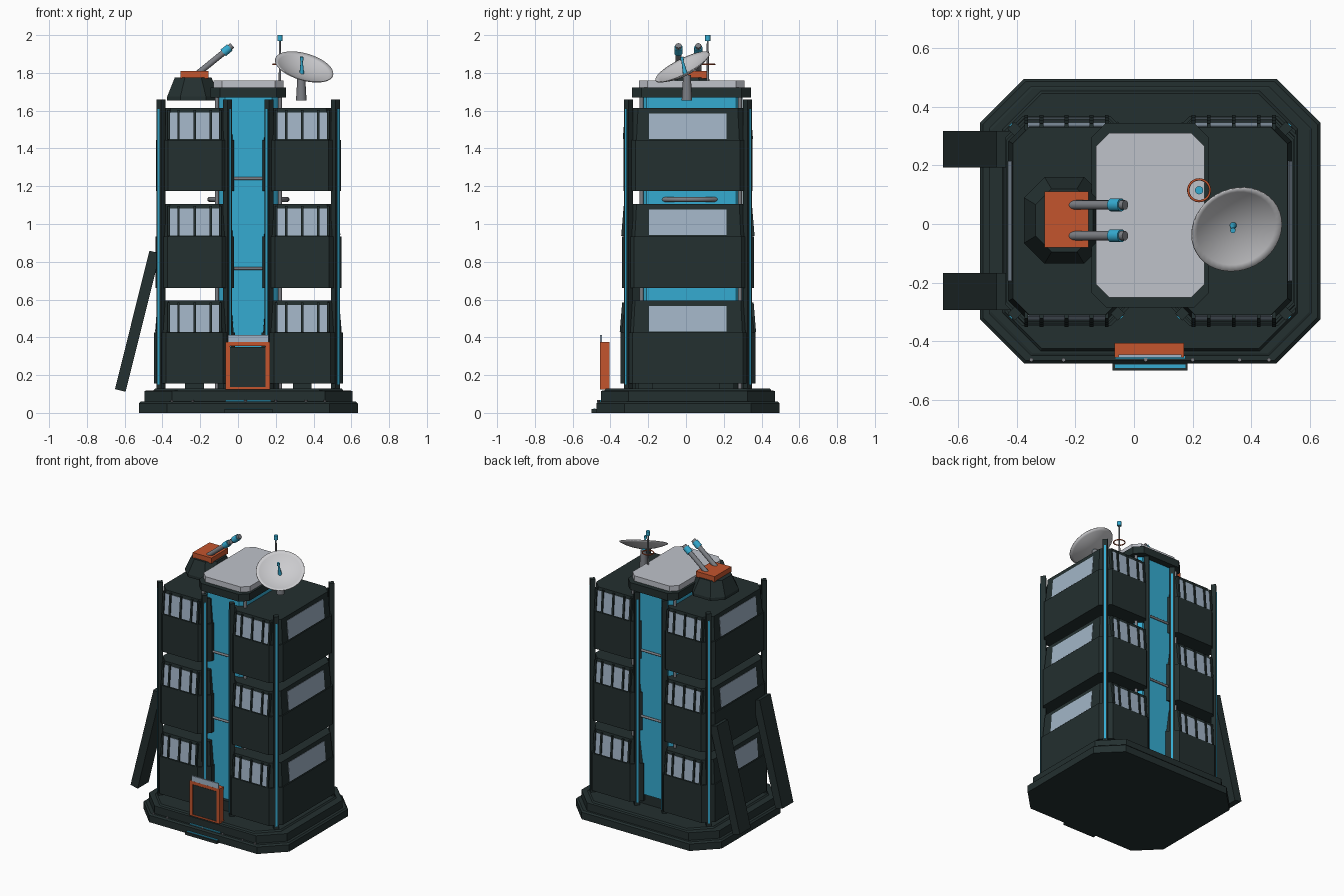
import bpy, bmesh, math
from mathutils import Vector

if "Cube" in bpy.data.objects:
    bpy.data.objects.remove(bpy.data.objects["Cube"])

def material(name, rgb):
    m = bpy.data.materials.new(name)
    m.diffuse_color = (*rgb, 1)
    m.use_nodes = True
    m.node_tree.nodes["Principled BSDF"].inputs["Base Color"].default_value = m.diffuse_color
    return m

DARK = material("dark_hull", (.017, .029, .029))
CYAN = material("cyan_glow", (.036, .41, .64))
ORANGE = material("burnt_orange", (.55, .09, .027))
LIGHT = material("light_grey_roof", (.52, .54, .59))
GLASS = material("pale_window", (.36, .46, .57))
STEEL = material("steel_grey", (.20, .21, .23))
WHITE = material("dish_white", (.60, .60, .62))
CX, CY = 0.055, 0.01          # axes of symmetry of the tower

def finish(name, bm, mat, smooth=False):
    bmesh.ops.recalc_face_normals(bm, faces=bm.faces)
    me = bpy.data.meshes.new(name)
    bm.to_mesh(me)
    bm.free()
    ob = bpy.data.objects.new(name, me)
    bpy.context.collection.objects.link(ob)
    me.materials.append(mat)
    if smooth:
        bpy.context.view_layer.objects.active = ob
        ob.select_set(True)
        bpy.ops.object.shade_smooth_by_angle(angle=math.radians(35))
        ob.select_set(False)
    return ob

def box(name, c, s, mat, rot=(0, 0, 0)):
    bm = bmesh.new()
    bmesh.ops.create_cube(bm, size=1)
    bmesh.ops.scale(bm, vec=s, verts=bm.verts)
    ob = finish(name, bm, mat)
    ob.location, ob.rotation_euler = c, rot
    return ob

def octa(name, x0, x1, y0, y1, ch, layers, mat):
    """Chamfered box lofted through (z, inset) layers."""
    bm = bmesh.new()
    rings = []
    for z, i in layers:
        a, b, c, d = x0 + i, x1 - i, y0 + i, y1 - i
        k = ch - i * .4
        pts = [(a + k, c), (b - k, c), (b, c + k), (b, d - k), (b - k, d), (a + k, d), (a, d - k), (a, c + k)]
        rings.append([bm.verts.new((x, y, z)) for x, y in pts])
    for lo, hi in zip(rings, rings[1:]):
        for n in range(8):
            bm.faces.new((lo[n], lo[(n + 1) % 8], hi[(n + 1) % 8], hi[n]))
    bm.faces.new(rings[0][::-1])
    bm.faces.new(rings[-1])
    return finish(name, bm, mat)

def rod(name, p, q, r1, mat, r2=None, seg=16):
    p, q = Vector(p), Vector(q)
    bm = bmesh.new()
    bmesh.ops.create_cone(bm, cap_ends=True, segments=seg, radius1=r1, radius2=r1 if r2 is None else r2, depth=(q - p).length)
    ob = finish(name, bm, mat, True)
    ob.location = (p + q) / 2
    ob.rotation_mode = 'QUATERNION'
    ob.rotation_quaternion = (q - p).to_track_quat('Z', 'Y')
    return ob

def ring(name, c, R, r, mat):
    bpy.ops.mesh.primitive_torus_add(location=c, major_radius=R, minor_radius=r, major_segments=40, minor_segments=10)
    ob = bpy.context.object
    ob.name = name
    ob.data.materials.append(mat)
    bpy.ops.object.shade_smooth()
    ob.select_set(False)

# stepped octagonal base
octa("base_lower", -.525, .635, -.475, .495, .15, [(0, 0), (.05, 0), (.06, .01)], DARK)
octa("base_middle", -.495, .605, -.45, .47, .145, [(.06, 0), (.115, 0), (.118, .008)], DARK)
octa("base_top", -.45, .56, -.435, .455, .13, [(.115, 0), (.128, .01)], DARK)
box("front_step", (CX, -.485, .01), (.255, .03, .02), DARK)
for z, y in ((.021, -.485), (.064, -.454)):
    box("step_light", (CX, y, z), (.24, .012, .006), CYAN)
for x in (-.35, -.24, .04, .2, .36, .46):
    rod("base_lamp", (x, -.463, .058), (x, -.463, .068), .007, STEEL, seg=8)

# central core with cap and corner pipes
octa("core_foot", -.12, .23, -.27, .29, .04, [(.12, 0), (.2, 0)], DARK)
octa("core", -.105, .215, -.245, .3, .035, [(.2, 0), (1.68, 0)], CYAN)
octa("core_ring", -.145, .255, -.285, .345, .05, [(1.67, 0), (1.722, 0)], DARK)
octa("roof_plate", -.13, .24, -.25, .31, .045, [(1.72, 0), (1.76, 0)], LIGHT)
for x in (-.112, .222):
    for y in (-.235, .285):
        rod("core_pipe", (x, y, .13), (x, y, 1.68), .011, STEEL)
ring("core_collar", (CX, .02, 1.13), .205, .013, STEEL)
for z in (.765, 1.24):
    for y in (-.255, .31):
        rod("cross_pipe", (-.03, y, z), (.14, y, z), .008, STEEL)

# two wings of three storeys
TILT = math.atan2(.014, .17)
for side in (-1, 1):
    for z0, z1, z2, ow, yh in ((.155, .425, .595, .5, .358), (.66, .935, 1.105, .493, .35), (1.175, 1.445, 1.615, .49, .342)):
        iw = .075 if z0 > .2 else .07
        xa, xb = sorted((CX + side * iw, CX + side * ow))
        ya, yb = CY - yh, CY + yh
        octa("wall_band", xa, xb, ya, yb, .065, [(z0, 0), (z1, 0)], DARK)
        octa("window_storey", xa, xb, ya, yb, .065, [(z1, .008), (z2, .022)], DARK)
        zm, off = (z1 + z2) / 2 - .01, .0145
        xc = CX + side * .285
        for s in (-1, 1):     # front and back glazing
            y = CY + s * (yh - off)
            box("window_pane", (xc, y, zm), (.275, .006, .143), GLASS, (s * TILT, 0, 0))
            for dx in (-.137, -.085, 0, .085, .137):
                box("window_mullion", (xc + dx, y, zm + .005), (.013, .022, .158), DARK, (s * TILT, 0, 0))
        box("side_window", (CX + side * (ow - off), CY, zm - .002), (.006, .41, .135), GLASS, (0, -side * TILT, 0))
    # feet below the wings
    for y in (-.215, .215):
        box("wing_foot", (CX + side * .285, y, .14), (.1, .08, .04), DARK)
    # corner columns with lit strips
    for cx, ox in ((CX + side * .462, side), (CX + side * .11, -side)):
        for s in (-1, 1):
            y = CY + s * .315
            box("corner_column", (cx, y, .89), (.034, .034, 1.54), DARK, (0, 0, math.pi / 4))
            d = .0175 * math.sqrt(.5)
            box("column_strip", (cx + ox * d, y + s * d, .88), (.013, .006, 1.46), CYAN, (0, 0, -ox * s * math.pi / 4))

# leaning buttresses on the left side
for y in (-.23, .255):
    box("buttress", (-.532, y, .485), (.058, .125, .755), DARK, (0, math.radians(14), 0))

# free-standing entrance gate
box("gate_door", (CX - .002, -.432, .24), (.2, .04, .22), DARK)
for x in (-.055, .158):
    box("gate_post", (x, -.43, .25), (.024, .05, .25), ORANGE)
box("gate_lintel", (CX - .003, -.43, .364), (.237, .05, .022), ORANGE)
box("gate_sill", (CX - .003, -.43, .13), (.237, .05, .012), ORANGE)
box("gate_sign", (CX, -.45, .393), (.215, .009, .04), GLASS)

# gun turret
octa("turret_base", -.375, -.1, -.135, .16, .07, [(1.655, 0), (1.675, 0), (1.775, .04)], DARK)
box("turret_top", (-.23, .015, 1.79), (.15, .19, .04), ORANGE)
for y in (-.04, .065):
    a, b = Vector((-.215, y, 1.795)), Vector((-.03, y, 1.945))
    rod("gun_barrel", a, b, .016, STEEL)
    rod("gun_collar", a.lerp(b, .74), a.lerp(b, .93), .022, CYAN)

# satellite dish: thin paraboloid bowl
rod("dish_pedestal", (.335, .005, 1.655), (.335, .005, 1.79), .028, STEEL, .02)
R, DEPTH, SEG, N = .16, .04, 40, 8
bm = bmesh.new()
rows = []
for k in range(1, N + 1):
    r = R * k / N
    rows.append([bm.verts.new((r * math.cos(t), r * math.sin(t), DEPTH * ((r / R) ** 2 - 1)))
                 for t in (2 * math.pi * j / SEG for j in range(SEG))])
pole = bm.verts.new((0, 0, -DEPTH))
for j in range(SEG):
    bm.faces.new((pole, rows[0][j], rows[0][(j + 1) % SEG]))
    for lo, hi in zip(rows, rows[1:]):
        bm.faces.new((lo[j], hi[j], hi[(j + 1) % SEG], lo[(j + 1) % SEG]))
dish = finish("dish_bowl", bm, WHITE, True)
dish.location = (.35, -.018, 1.83)
dish.rotation_mode = 'QUATERNION'
dish.rotation_quaternion = Vector((.25, -.44, .86)).to_track_quat('Z', 'Y')
sol = dish.modifiers.new("thickness", 'SOLIDIFY')
sol.thickness = .005
rod("dish_feed", (.338, -.003, 1.79), (.337, -.02, 1.87), .013, CYAN, .005)
rod("dish_feed_tip", (.337, -.02, 1.865), (.337, -.022, 1.885), .009, CYAN)

# antenna mast with ring
rod("antenna_mast", (.222, .115, 1.7), (.222, .115, 1.975), .007, STEEL, .005)
rod("antenna_tip", (.222, .115, 1.97), (.222, .115, 2.0), .014, CYAN)
ring("antenna_ring", (.222, .115, 1.845), .037, .004, ORANGE)
